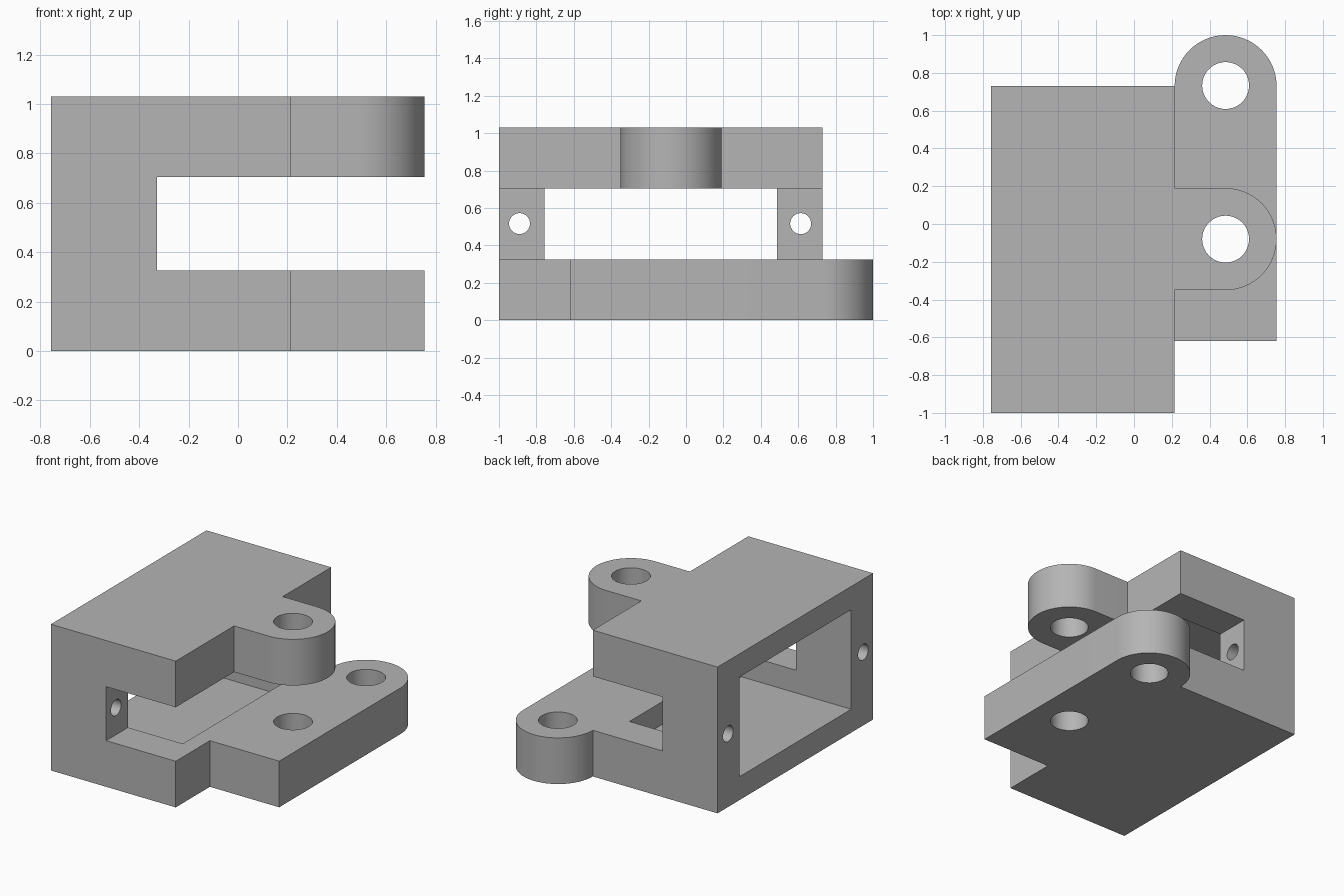
import bpy, bmesh
from math import sin, cos, pi, radians

cube = bpy.data.objects.get("Cube")
if cube:
    bpy.data.objects.remove(cube, do_unlink=True)

grey = bpy.data.materials.new("plain grey")
grey.use_nodes = True
grey.diffuse_color = (0.46, 0.46, 0.46, 1)
grey.node_tree.nodes["Principled BSDF"].inputs["Base Color"].default_value = grey.diffuse_color

BACK, EDGE, FRONT, REAR = -0.757, 0.215, -1.0, 0.73   # block limits
LUG_X, LUG_R, LUG_Y = 0.485, 0.27, -0.08              # lug centre and radius
SLOT_LOW, SLOT_HIGH, TOP = 0.325, 0.705, 1.03


def arc(cx, cy, r, start, end, steps):
    angles = [radians(start + (end - start) * i / steps) for i in range(steps + 1)]
    return [(cx + r * cos(a), cy + r * sin(a)) for a in angles]


def prism(name, outline, low, high, axis="z"):
    """Extrude an outline along z, or along x with the outline in y and z."""
    place = (lambda p, h: (p[0], p[1], h)) if axis == "z" else (lambda p, h: (h, p[0], p[1]))
    bm = bmesh.new()
    face = bm.faces.new([bm.verts.new(place(p, low)) for p in outline])
    new = bmesh.ops.extrude_face_region(bm, geom=[face])["geom"]
    offset = (0, 0, high - low) if axis == "z" else (high - low, 0, 0)
    bmesh.ops.translate(bm, vec=offset, verts=[v for v in new if isinstance(v, bmesh.types.BMVert)])
    bmesh.ops.recalc_face_normals(bm, faces=bm.faces)
    mesh = bpy.data.meshes.new(name)
    bm.to_mesh(mesh)
    bm.free()
    mesh.materials.append(grey)
    obj = bpy.data.objects.new(name, mesh)
    bpy.context.collection.objects.link(obj)
    return obj


def box(name, x0, x1, y0, y1, z0, z1):
    return prism(name, [(x0, y0), (x1, y0), (x1, y1), (x0, y1)], z0, z1)


def hole(name, a, b, r, low, high, axis="z"):
    return prism(name, arc(a, b, r, 0, 360, 64)[:-1], low, high, axis)


def combine(target, other, operation):
    mod = target.modifiers.new(operation.title(), "BOOLEAN")
    mod.operation, mod.solver, mod.object = operation, "EXACT", other
    bpy.context.view_layer.objects.active = target
    bpy.ops.object.modifier_apply(modifier=mod.name)
    bpy.data.objects.remove(other, do_unlink=True)


# Lower plate with a side ledge ending in a round lug
body = prism("hinge_block",
             [(BACK, FRONT), (EDGE, FRONT), (EDGE, -0.62), (LUG_X + LUG_R, -0.62)]
             + arc(LUG_X, REAR, LUG_R, 0, 180, 32) + [(BACK, REAR)], 0, SLOT_LOW)

# Upper plate with a lug in the middle of its side
upper = prism("upper_plate",
              [(BACK, FRONT), (EDGE, FRONT), (EDGE, LUG_Y - LUG_R)]
              + arc(LUG_X, LUG_Y, LUG_R, -90, 90, 32)
              + [(EDGE, LUG_Y + LUG_R), (EDGE, REAR), (BACK, REAR)], SLOT_HIGH, TOP)

# Wall joining the plates
wall = box("wall", BACK, -0.327, FRONT, REAR, 0.1, 0.95)
combine(body, wall, "UNION")
combine(body, upper, "UNION")

# Rectangular pocket, sunk into both plates
combine(body, box("pocket", -1, 0.10, -0.757, 0.487, 0.165, 0.866), "DIFFERENCE")

# Pin holes through the lugs and screw holes through the wall posts
for y in (LUG_Y, REAR + 0.003):
    combine(body, hole("pin_hole", LUG_X, y, 0.124, -0.2, 1.2), "DIFFERENCE")
for y in (-0.89, 0.613):
    combine(body, hole("screw_hole", y, 0.516, 0.056, -1, 0, "x"), "DIFFERENCE")

bpy.ops.object.select_all(action="DESELECT")
body.select_set(True)
bpy.context.view_layer.objects.active = body
bpy.ops.object.shade_smooth_by_angle(angle=radians(30))
